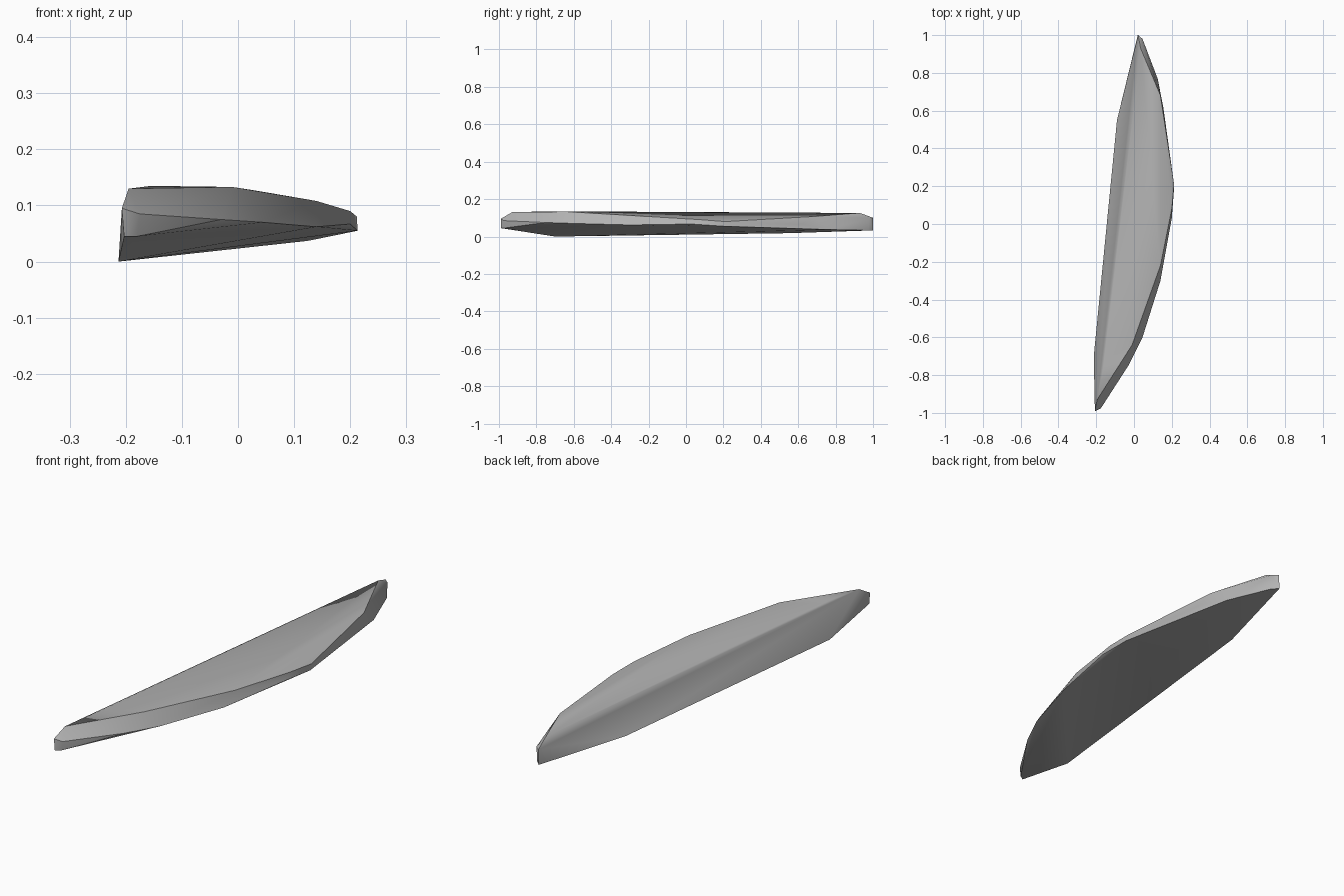
import bpy
import bmesh
import math

default = bpy.data.objects.get("Cube")
if default:
    bpy.data.objects.remove(default, do_unlink=True)

# Plain grey stone
stone = bpy.data.materials.new("grey_stone")
stone.use_nodes = True
grey = (0.45, 0.45, 0.45, 1)
stone.diffuse_color = grey
bsdf = stone.node_tree.nodes["Principled BSDF"]
bsdf.inputs["Base Color"].default_value = grey
bsdf.inputs["Roughness"].default_value = 0.9

# Rim of the top facet: straight back ridge, then the curved edge
top_rim = [
    (-0.195, -0.93, 0.13), (-0.155, -0.72, 0.135), (0.035, 0.93, 0.126),
    (-0.01, -0.64, 0.133), (0.14, -0.22, 0.108), (0.2, 0.08, 0.09),
    (0.14, 0.68, 0.107),
]
# Widest line around the curved edge and the two tips
side_rim = [
    (-0.207, -0.99, 0.095), (-0.175, -0.975, 0.085), (-0.03, -0.75, 0.075),
    (0.045, -0.6, 0.07), (0.14, -0.3, 0.062), (0.2, 0.03, 0.067),
    (0.212, 0.21, 0.08), (0.155, 0.62, 0.065), (0.045, 0.98, 0.1),
    (0.022, 1.0, 0.1),
]
# Outline of the tilted underside
bottom_rim = [
    (-0.213, -0.7, 0.0), (-0.203, -0.99, 0.045), (-0.18, -0.975, 0.045),
    (0.213, 0.2, 0.055), (0.125, 0.77, 0.037), (0.045, 0.975, 0.033),
    (0.02, 1.0, 0.033), (-0.09, 0.55, 0.018),
]

# Faceted flake wrapped around the three rims
bm = bmesh.new()
for point in top_rim + side_rim + bottom_rim:
    bm.verts.new(point)
hull = bmesh.ops.convex_hull(bm, input=bm.verts)
loose = [v for v in bm.verts if not v.link_faces]
bmesh.ops.delete(bm, geom=loose, context="VERTS")
bmesh.ops.recalc_face_normals(bm, faces=bm.faces)

mesh = bpy.data.meshes.new("stone_flake")
bm.to_mesh(mesh)
bm.free()
mesh.materials.append(stone)
flake = bpy.data.objects.new("stone_flake", mesh)
bpy.context.collection.objects.link(flake)

# Soft facets with crisp main edges
bpy.ops.object.select_all(action="DESELECT")
flake.select_set(True)
bpy.context.view_layer.objects.active = flake
bpy.ops.object.shade_smooth_by_angle(angle=math.radians(35))
